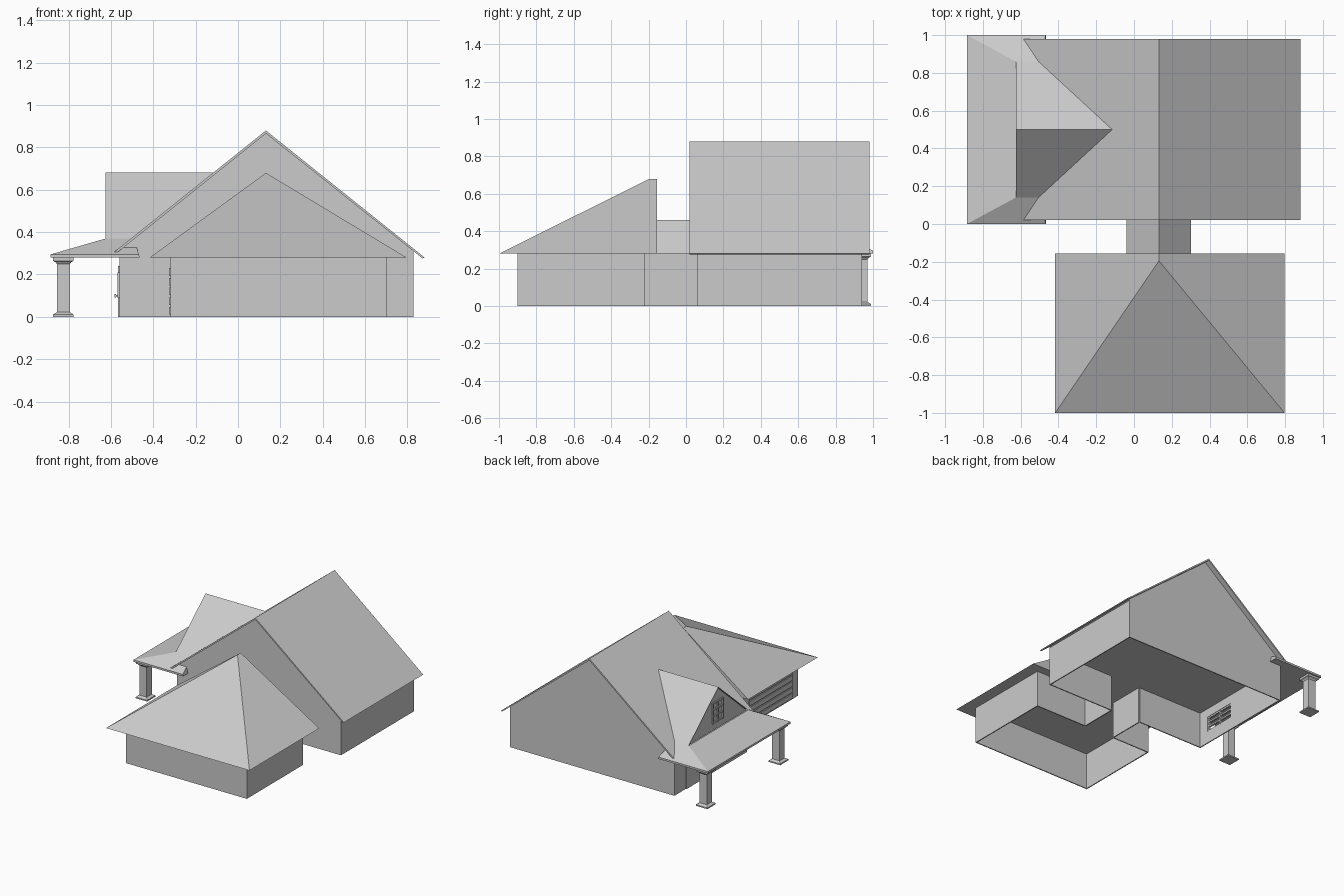
import bpy, bmesh
from mathutils import Vector

if "Cube" in bpy.data.objects:
    bpy.data.objects.remove(bpy.data.objects["Cube"])


def mesh(name, verts, faces):
    me = bpy.data.meshes.new(name)
    me.from_pydata(verts, [], faces)
    bm = bmesh.new()
    bm.from_mesh(me)
    bmesh.ops.recalc_face_normals(bm, faces=bm.faces)
    bm.to_mesh(me)
    bm.free()
    ob = bpy.data.objects.new(name, me)
    bpy.context.collection.objects.link(ob)
    return ob


def prism(name, pts, a, b, axis):
    """Extrude a 2D outline from a to b along axis 'x' or 'y' or 'z'."""
    put = {'x': lambda p, t: (t, p[0], p[1]),
           'y': lambda p, t: (p[0], t, p[1]),
           'z': lambda p, t: (p[0], p[1], t)}[axis]
    n = len(pts)
    verts = [put(p, a) for p in pts] + [put(p, b) for p in pts]
    faces = [list(range(n)), list(range(n, 2 * n))]
    faces += [(i, (i + 1) % n, n + (i + 1) % n, n + i) for i in range(n)]
    return mesh(name, verts, faces)


def box(name, x0, x1, y0, y1, z0, z1):
    return prism(name, [(x0, y0), (x1, y0), (x1, y1), (x0, y1)], z0, z1, 'z')


def window(name, x, y0, y1, z0, z1):
    """Frame with one upright and two crossbars, facing -x."""
    w = 0.012
    for i in range(3):
        y = y0 + (y1 - y0 - w) * i / 2
        box(name + "_upright", x - 0.01, x + 0.006, y, y + w, z0, z1)
    for i in range(4):
        z = z0 + (z1 - z0 - w) * i / 3
        box(name + "_crossbar", x - 0.008, x + 0.005, y0, y1, z, z + w)


EAVE, T, RX = 0.28, 0.008, 0.132      # eave height, wall thickness, ridge x

# main house gable end walls, the front one with a gap into the passage
slope = 0.80
top = lambda x: 0.868 - slope * abs(x - RX)
XL, XR = -0.56, 0.83
prism("main_back_wall", [(XL, 0), (XR, 0), (XR, top(XR)), (RX, top(RX)), (XL, top(XL))],
      0.94 - T, 0.94, 'y')
prism("main_front_wall", [(XL, 0), (0, 0), (0, EAVE), (0.265, EAVE), (0.265, 0), (XR, 0),
                          (XR, top(XR)), (RX, top(RX)), (XL, top(XL))], 0.06, 0.06 + T, 'y')
box("main_right_wall", XR - T, XR, 0.06, 0.94, 0, 0.30)

# left wall built around the window opening
WY0, WY1, WZ0, WZ1 = 0.15, 0.41, 0.09, 0.21
for y0, y1, z0, z1 in [(0.06, WY0, 0, 0.30), (WY1, 0.94, 0, 0.30),
                       (WY0, WY1, 0, WZ0), (WY0, WY1, WZ1, 0.30)]:
    box("main_left_wall", XL, XL + T, y0, y1, z0, z1)
window("main_window", XL, WY0, WY1, WZ0, WZ1)
box("main_ceiling", XL, XR, 0.06, 0.94, EAVE - 0.003, EAVE + 0.003)

# front door and knob
box("front_door", XL - 0.006, XL, 0.60, 0.80, 0, 0.24)
box("door_knob_stem", XL - 0.018, XL, 0.622, 0.628, 0.097, 0.103)
box("door_knob", XL - 0.024, XL - 0.016, 0.617, 0.633, 0.092, 0.108)

# main roof slab
zr = lambda x: 0.88 - slope * abs(x - RX)
prism("main_roof", [(-0.585, zr(-0.585)), (RX, 0.88), (0.882, zr(0.882)),
                    (0.872, zr(0.872) - 0.012), (RX, 0.866), (-0.585, zr(-0.585) - 0.014)],
      0.02, 0.98, 'y')

# passage between house and garage
box("passage_left_wall", 0, T, -0.22, 0.06, 0, EAVE)
box("passage_right_wall", 0.265 - T, 0.265, -0.22, 0.06, 0, EAVE)
prism("passage_roof", [(-0.04, EAVE), (0.302, EAVE), (RX, 0.46)], -0.156, 0.06, 'y')

# garage walls
GL, GR, GF, GB = -0.32, 0.705, -0.90, -0.22
box("garage_left_wall", GL, GL + T, GF, GB, 0, EAVE)
box("garage_right_wall", GR - T, GR, GF, GB, 0, EAVE)
box("garage_front_wall", GL, GR, GF, GF + T, 0, EAVE)
box("garage_back_wall", GL, 0, GB - T, GB, 0, EAVE)
box("garage_back_wall", 0.265, GR, GB - T, GB, 0, EAVE)

# garage roof, hipped at the front with a plain gable behind
mesh("garage_roof",
     [(-0.417, -1, EAVE), (0.797, -1, EAVE), (0.797, -0.156, EAVE), (-0.417, -0.156, EAVE),
      (RX, -0.195, 0.68), (RX, -0.156, 0.68)],
     [(0, 1, 2, 3), (0, 1, 4), (1, 2, 5, 4), (2, 3, 5), (3, 0, 4, 5)])

# garage door panels
for i in range(5):
    box("garage_door_panel", GL - 0.006, GL, -0.83, -0.30, 0.01 + i * 0.046, 0.046 + i * 0.046)

# porch roof: eave corner, hip top, wing end, wing at wall, dormer valley
half = [(-0.885, 0, EAVE), (-0.885, 0, 0.295), (-0.625, 0.14, 0.37), (-0.465, 0, EAVE),
        (-0.468, 0, 0.295), (-0.48, 0.07, 0.3325), (-0.505, 0.14, 0.37),
        (-0.465, 0.06, EAVE), (-0.56, 0.06, EAVE)]
n = len(half)
verts = half + [(x, 1 - y, z) for x, y, z in half]
verts += [(-0.625, 0.5, 0.682), (-0.112, 0.5, 0.682)]
E, F = 2 * n, 2 * n + 1
faces = [(0, 1, n + 1, n), (1, 2, n + 2, n + 1), (0, 8, n + 8, n)]
for k in (0, n):
    faces += [tuple(k + i for i in f) for f in
              [(0, 3, 4, 1), (1, 4, 5, 6, 2), (3, 7, 5, 4), (0, 3, 7, 8)]]
    faces.append((k + 2, E, F, k + 6))
mesh("porch_and_dormer_roof", verts, faces)

# dormer gable and its window
prism("dormer_gable", [(0.145, 0.366), (0.855, 0.366), (0.5, 0.676)], -0.615, -0.609, 'x')
window("dormer_window", -0.615, 0.435, 0.565, 0.42, 0.58)

# porch columns: square profile of half-width by height
profile = [(0.049, 0), (0.049, 0.010), (0.04, 0.016), (0.031, 0.022), (0.031, 0.250),
           (0.037, 0.258), (0.048, 0.264), (0.048, 0.28)]
for cy in (0.06, 0.94):
    v = [(-0.825 + sx * r, cy + sy * r, z) for r, z in profile
         for sx, sy in [(-1, -1), (1, -1), (1, 1), (-1, 1)]]
    f = [(0, 1, 2, 3), tuple(range(len(v) - 4, len(v)))]
    f += [(4 * j + i, 4 * j + (i + 1) % 4, 4 * j + 4 + (i + 1) % 4, 4 * j + 4 + i)
          for j in range(len(profile) - 1) for i in range(4)]
    mesh("porch_column", v, f)
